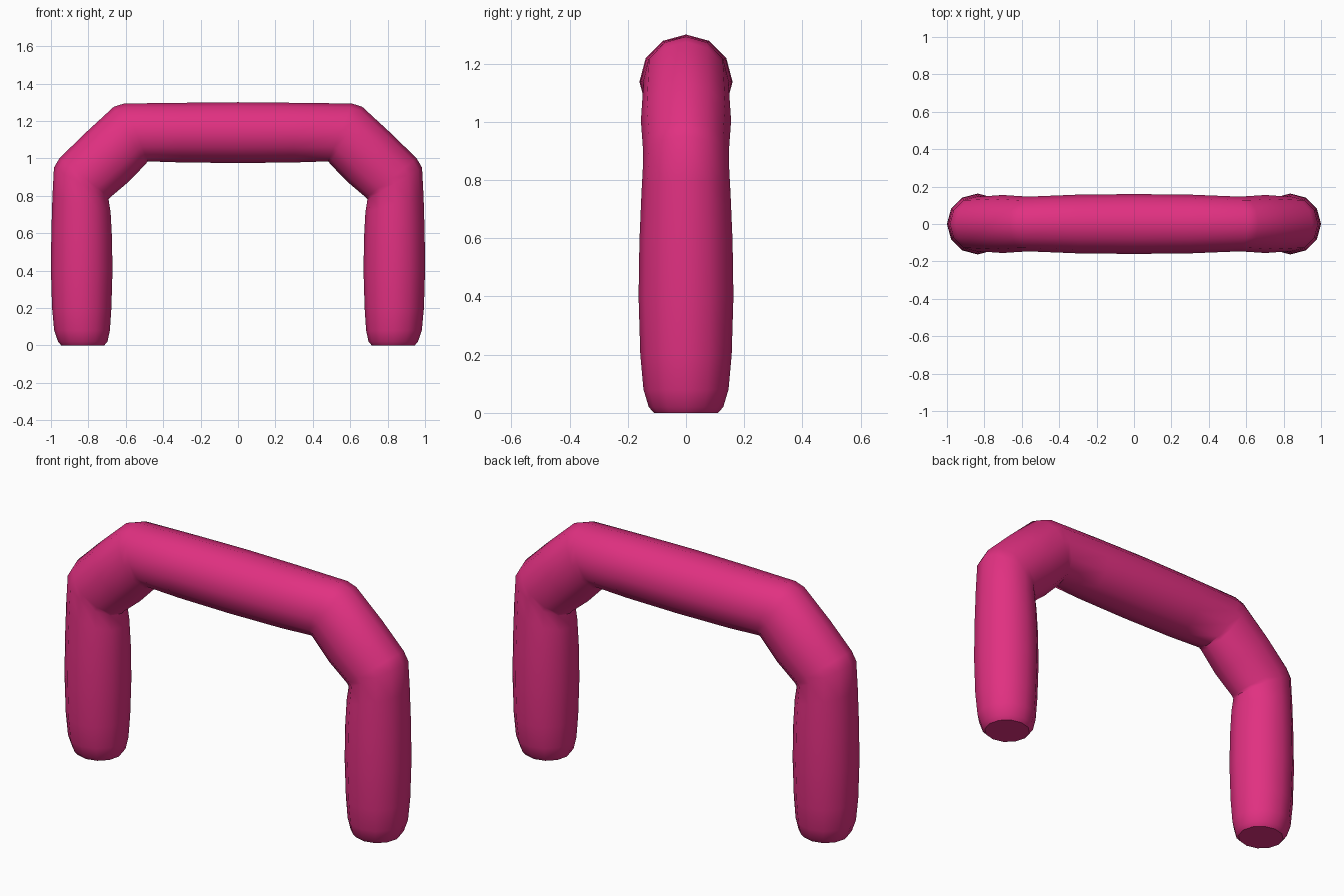
import bpy, bmesh, math

if "Cube" in bpy.data.objects:
    bpy.data.objects.remove(bpy.data.objects["Cube"])

SIDES = 12
pink = bpy.data.materials.new("hot pink")
pink.diffuse_color = (0.75, 0.03, 0.22, 1)
pink.use_nodes = True
pink.node_tree.nodes["Principled BSDF"].inputs["Base Color"].default_value = pink.diffuse_color

# Left half of the arch: outer x, outer z, inner x, inner z, half depth
half = [
    (-0.945, 0.0, -0.715, 0.0, 0.11),
    (-0.962, 0.02, -0.698, 0.02, 0.128),
    (-0.983, 0.08, -0.685, 0.08, 0.146),
    (-0.994, 0.2, -0.677, 0.2, 0.157),
    (-1.0, 0.4, -0.671, 0.4, 0.163),
    (-0.998, 0.6, -0.674, 0.58, 0.160),
    (-0.992, 0.8, -0.681, 0.71, 0.153),
    (-0.984, 0.95, -0.692, 0.78, 0.147),
    (-0.955, 1.0, -0.685, 0.79, 0.147),
    (-0.82, 1.132, -0.583, 0.876, 0.155),
    (-0.665, 1.275, -0.493, 0.97, 0.147),
    (-0.61, 1.293, -0.482, 0.984, 0.147),
    (-0.3, 1.297, -0.3, 0.978, 0.157),
]
middle = [(0, 1.3, 0, 0.975, 0.16)]
mirrored = [(-a, b, -c, d, e) for a, b, c, d, e in reversed(half)]

# Sweep elliptical rings along the arch and cap both feet
bm = bmesh.new()
rings = []
for ox, oz, ix, iz, depth in half + middle + mirrored:
    ring = []
    for k in range(SIDES):
        t = 2 * math.pi * k / SIDES
        c, s = math.cos(t), math.sin(t)
        ring.append(bm.verts.new(((ox + ix) / 2 + (ox - ix) / 2 * c, depth * s,
                                  (oz + iz) / 2 + (oz - iz) / 2 * c)))
    rings.append(ring)
for a, b in zip(rings, rings[1:]):
    for k in range(SIDES):
        n = (k + 1) % SIDES
        bm.faces.new((a[k], a[n], b[n], b[k]))
bm.faces.new(rings[0])
bm.faces.new(rings[-1])
bmesh.ops.recalc_face_normals(bm, faces=bm.faces)

mesh = bpy.data.meshes.new("arch_tube")
bm.to_mesh(mesh)
bm.free()
mesh.materials.append(pink)
arch = bpy.data.objects.new("arch_tube", mesh)
bpy.context.collection.objects.link(arch)
bpy.context.view_layer.objects.active = arch
arch.select_set(True)
bpy.ops.object.shade_smooth_by_angle(angle=math.radians(40))
